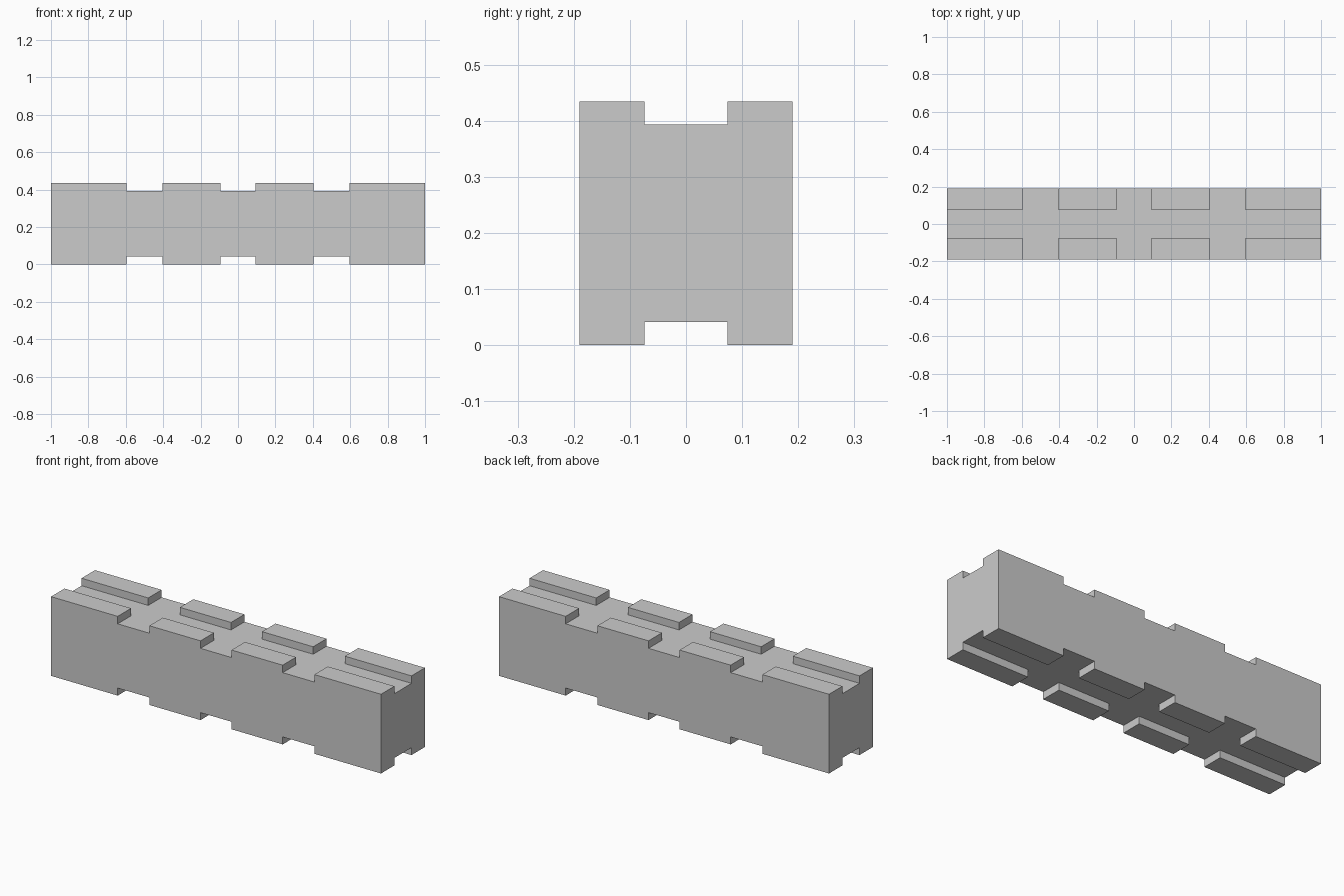
import bpy, bmesh

if "Cube" in bpy.data.objects:
    bpy.data.objects.remove(bpy.data.objects["Cube"])

# Grid lines where the slots start and stop
xs = [-1, -0.596, -0.404, -0.094, 0.094, 0.404, 0.596, 1]
ys = [-0.19, -0.074, 0.074, 0.19]
zs = [0, 0.041, 0.393, 0.434]
lines = (xs, ys, zs)


def solid(c):
    """Is grid cell c filled? Slots are cut in the top and bottom layers."""
    i, j, k = c
    if not all(0 <= c[a] < len(lines[a]) - 1 for a in range(3)):
        return False
    return k == 1 or (i % 2 == 0 and j != 1)


# Slotted beam: one watertight skin around the filled cells
bm = bmesh.new()
for i in range(len(xs) - 1):
    for j in range(len(ys) - 1):
        for k in range(len(zs) - 1):
            c = (i, j, k)
            if not solid(c):
                continue
            for a in range(3):
                u, v = (a + 1) % 3, (a + 2) % 3
                for s in (0, 1):
                    n = list(c)
                    n[a] += 2 * s - 1
                    if solid(n):
                        continue
                    quad = []
                    for du, dv in ((0, 0), (1, 0), (1, 1), (0, 1)):
                        p = list(c)
                        p[a] += s
                        p[u] += du
                        p[v] += dv
                        quad.append(bm.verts.new([lines[q][p[q]] for q in range(3)]))
                    bm.faces.new(quad if s else quad[::-1])

# Weld, then merge coplanar faces into clean flat sides
bmesh.ops.remove_doubles(bm, verts=bm.verts[:], dist=1e-5)
bmesh.ops.dissolve_limit(bm, angle_limit=0.01, verts=bm.verts[:], edges=bm.edges[:])
bmesh.ops.recalc_face_normals(bm, faces=bm.faces[:])

mesh = bpy.data.meshes.new("slotted_beam")
bm.to_mesh(mesh)
bm.free()
bpy.context.collection.objects.link(bpy.data.objects.new("slotted_beam", mesh))
